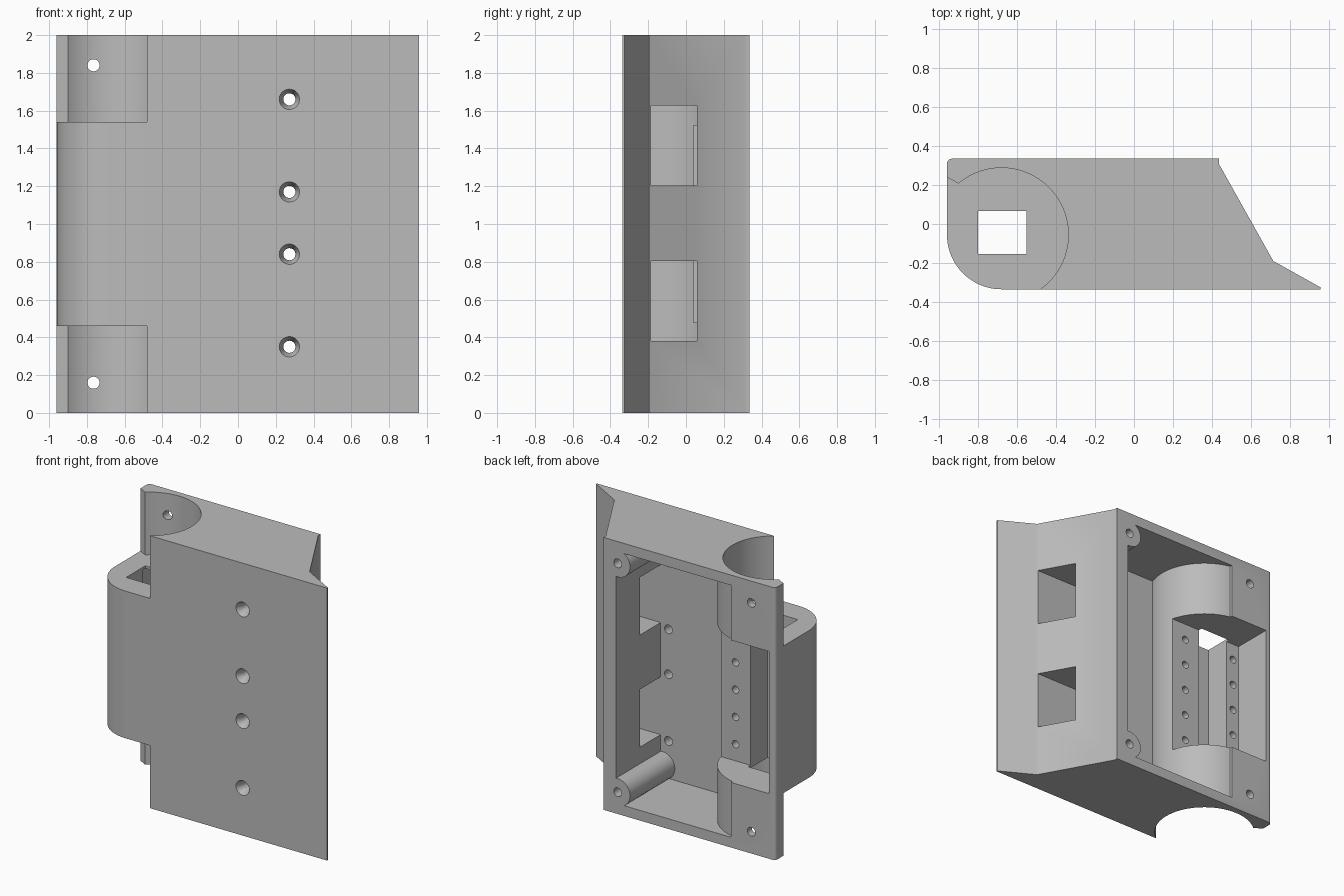
import bpy, bmesh
from math import sin, cos, radians
from mathutils import Matrix, Vector

if "Cube" in bpy.data.objects:
    bpy.data.objects.remove(bpy.data.objects["Cube"], do_unlink=True)

HX, HY = -0.68, -0.055          # hinge axis
BACK, FLOOR = 0.335, -0.185     # rear rim and cavity floor


def arc(cx, cy, r, a0, a1, n):
    """Points along an arc, angles in degrees."""
    steps = [radians(a0 + (a1 - a0) * i / n) for i in range(n + 1)]
    return [(cx + r * cos(a), cy + r * sin(a)) for a in steps]


def finish(bm, name):
    bmesh.ops.recalc_face_normals(bm, faces=bm.faces)
    mesh = bpy.data.meshes.new(name)
    bm.to_mesh(mesh)
    bm.free()
    obj = bpy.data.objects.new(name, mesh)
    bpy.context.collection.objects.link(obj)
    return obj


def prism(name, outline, z0, z1):
    """Extrude a plan outline from z0 to z1."""
    bm = bmesh.new()
    face = bm.faces.new([bm.verts.new((x, y, z0)) for x, y in outline])
    ext = bmesh.ops.extrude_face_region(bm, geom=[face])["geom"]
    verts = [v for v in ext if isinstance(v, bmesh.types.BMVert)]
    bmesh.ops.translate(bm, verts=verts, vec=(0, 0, z1 - z0))
    return finish(bm, name)


def box(name, x0, x1, y0, y1, z0, z1):
    return prism(name, [(x0, y0), (x1, y0), (x1, y1), (x0, y1)], z0, z1)


def rod(name, x, z, y0, y1, r0, r1=None, n=32):
    """Cylinder or cone running front to back."""
    bm = bmesh.new()
    turn = Matrix.Translation((x, (y0 + y1) / 2, z)) @ Matrix.Rotation(radians(-90), 4, "X")
    bmesh.ops.create_cone(bm, cap_ends=True, segments=n, radius1=r0,
                          radius2=r0 if r1 is None else r1, depth=y1 - y0, matrix=turn)
    return finish(bm, name)


def combine(target, tool, operation="DIFFERENCE"):
    """Apply a boolean and discard the tool."""
    mod = target.modifiers.new("bool", "BOOLEAN")
    mod.operation, mod.solver, mod.object = operation, "EXACT", tool
    bpy.context.view_layer.objects.active = target
    bpy.ops.object.modifier_apply(modifier=mod.name)
    bpy.data.objects.remove(tool, do_unlink=True)


# Main housing: rounded hinge side, sloped side ending in a thin front fin
outline = arc(HX, HY, 0.28, 180, 270, 24)
outline += [(0.957, -0.335), (0.957, -0.325), (0.715, -0.19), (0.435, 0.31), (0.435, BACK)]
outline += arc(-0.935, 0.31, 0.025, 90, 180, 6)
housing = prism("housing", outline, 0, 2)

# Cavity open at the back, wrapping round the hinge wall
cavity = [(0.335, FLOOR), (0.335, 0.5), (-0.6, 0.5)] + arc(HX, HY, 0.38, 78, -20, 36)
cavity.append((-0.32, FLOOR))
combine(housing, prism("cavity", cavity, 0.075, 1.925))
combine(housing, box("barrel_recess", -0.91, -0.28, 0.04, 0.5, 0.478, 1.522))

# Screw bosses in the corners of the sloped side
for z in (0.16, 1.84):
    combine(housing, rod("boss", 0.32, z, FLOOR - 0.03, BACK, 0.1), "UNION")

# Hinge clearances above and below the barrel
clearance = arc(HX, HY, 0.343, -54.5, 130, 64)
clearance += [(-0.96, 0.24), (-1.2, 0.36), (-1.2, -0.6), (-0.481, -0.6)]
for z0, z1 in ((-0.1, 0.46), (1.54, 2.1)):
    combine(housing, prism("clearance", clearance, z0, z1))

# Square channel through the barrel
combine(housing, box("channel", -0.8, -0.553, -0.155, 0.067, 0.4, 1.6))

# Windows through the sloped wall
for z0 in (0.38, 1.203):
    combine(housing, box("window", 0.3, 0.9, FLOOR, 0.058, z0, z0 + 0.424))

# Lid screw holes
for z in (0.16, 1.84):
    combine(housing, rod("hinge_screw", -0.765, z, 0.1, 0.4, 0.032))
    combine(housing, rod("boss_screw", 0.32, z, 0.0, 0.4, 0.032))

# Rows of pilot holes beside the channel
for x in (-0.43, -0.86):
    for i in range(5):
        combine(housing, rod("pilot", x, 0.6 + 0.2 * i, -0.08, 0.1, 0.027, n=20))

# Countersunk mounting holes in the front wall
for z in (0.35, 0.84, 1.17, 1.66):
    combine(housing, rod("mount_hole", 0.272, z, -0.4, -0.1, 0.032))
    combine(housing, rod("countersink", 0.272, z, -0.34, -0.28, 0.056, 0.03))

# Grey plastic
grey = bpy.data.materials.new("grey_plastic")
grey.use_nodes = True
colour = (0.5, 0.5, 0.5, 1)
grey.diffuse_color = colour
grey.node_tree.nodes["Principled BSDF"].inputs["Base Color"].default_value = colour
housing.data.materials.clear()
housing.data.materials.append(grey)
for poly in housing.data.polygons:
    poly.material_index = 0

bpy.ops.object.select_all(action="DESELECT")
housing.select_set(True)
bpy.context.view_layer.objects.active = housing
bpy.ops.object.shade_smooth_by_angle(angle=radians(30))
